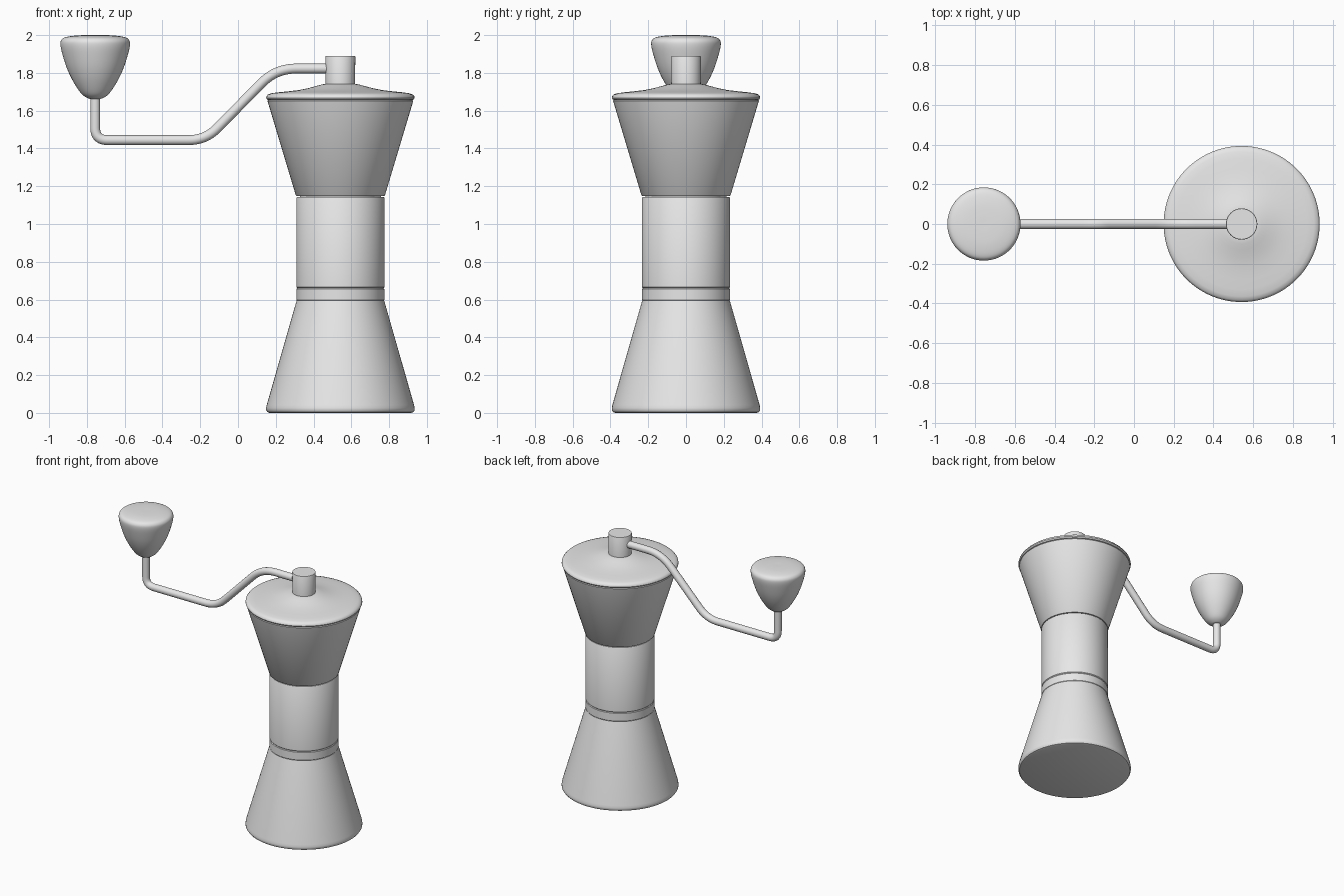
import bpy, bmesh, math
from mathutils import Vector

if "Cube" in bpy.data.objects:
    bpy.data.objects.remove(bpy.data.objects["Cube"])

BODY_X, KNOB_X = 0.542, -0.756

metal = bpy.data.materials.new("grey_metal")
metal.diffuse_color = (0.8, 0.8, 0.8, 1)
metal.use_nodes = True
metal.node_tree.nodes["Principled BSDF"].inputs["Base Color"].default_value = metal.diffuse_color


def finish(obj, angle=35):
    obj.data.materials.clear()
    obj.data.materials.append(metal)
    bpy.ops.object.select_all(action='DESELECT')
    obj.select_set(True)
    bpy.context.view_layer.objects.active = obj
    bpy.ops.object.shade_smooth_by_angle(angle=math.radians(angle))


def lathe(name, profile, x, segments=96, angle=35):
    """Closed solid of revolution from (radius, z) points, bottom to top."""
    bm = bmesh.new()
    rings = []
    for r, z in profile:
        rings.append([bm.verts.new((r * math.cos(2 * math.pi * i / segments),
                                    r * math.sin(2 * math.pi * i / segments), z))
                      for i in range(segments)])
    for a, b in zip(rings, rings[1:]):
        for i in range(segments):
            j = (i + 1) % segments
            bm.faces.new((a[i], a[j], b[j], b[i]))
    bm.faces.new(rings[0][::-1])
    bm.faces.new(rings[-1])
    mesh = bpy.data.meshes.new(name)
    bm.to_mesh(mesh)
    bm.free()
    obj = bpy.data.objects.new(name, mesh)
    obj.location.x = x
    bpy.context.collection.objects.link(obj)
    finish(obj, angle)
    return obj


def smooth_profile(pts, steps=5):
    """Catmull-Rom interpolation through the profile points."""
    p = [Vector(q) for q in pts]
    p = [2 * p[0] - p[1]] + p + [2 * p[-1] - p[-2]]
    out = []
    for a, b, c, d in zip(p, p[1:], p[2:], p[3:]):
        for k in range(steps):
            t = k / steps
            out.append(0.5 * (2 * b + (c - a) * t + (2 * a - 5 * b + 4 * c - d) * t ** 2
                              + (3 * b - a - 3 * c + d) * t ** 3))
    return [tuple(q) for q in out] + [tuple(pts[-1])]


# flared base with a rounded foot
lathe("base_cone", [(0.375, 0), (0.386, 0.004), (0.393, 0.014), (0.393, 0.026),
                    (0.390, 0.042), (0.232, 0.594)], BODY_X)
# collar above the base
lathe("collar_ring", [(0.228, 0.592), (0.233, 0.598), (0.233, 0.655), (0.229, 0.660)], BODY_X)
# straight grip
lathe("middle_grip", [(0.227, 0.659), (0.233, 0.666), (0.233, 1.138), (0.230, 1.143)], BODY_X)
# thin neck filling the seam under the hopper
lathe("neck_seam", [(0.215, 1.13), (0.215, 1.16)], BODY_X)
# flared hopper
lathe("hopper", [(0.232, 1.148), (0.236, 1.152), (0.386, 1.652), (0.382, 1.656)], BODY_X)
# lid with a rolled rim and a gently concave top
lathe("lid", [(0.378, 1.655), (0.388, 1.659), (0.393, 1.668), (0.391, 1.677), (0.383, 1.686),
              (0.365, 1.692), (0.33, 1.697), (0.28, 1.702), (0.22, 1.709), (0.17, 1.719),
              (0.13, 1.730), (0.10, 1.738), (0.08, 1.742)], BODY_X)
# hub on top of the lid
lathe("crank_hub", [(0.078, 1.72), (0.079, 1.886), (0.077, 1.89)], BODY_X, 64)

# crank arm: corners with fillet lengths
path = [((0.52, 1.823), 0), ((0.20, 1.823), 0.11), ((-0.172, 1.444), 0.09),
        ((KNOB_X, 1.444), 0.065), ((KNOB_X, 1.70), 0)]
points = []
for i, (c, t) in enumerate(path):
    c = Vector(c)
    if t == 0:
        points.append(c)
        continue
    a = c + (Vector(path[i - 1][0]) - c).normalized() * t
    b = c + (Vector(path[i + 1][0]) - c).normalized() * t
    for k in range(11):
        s = k / 10
        points.append(a * (1 - s) ** 2 + c * 2 * s * (1 - s) + b * s ** 2)
curve = bpy.data.curves.new("crank_arm", 'CURVE')
curve.dimensions = '3D'
curve.bevel_depth = 0.026
curve.bevel_resolution = 6
curve.use_fill_caps = True
spline = curve.splines.new('POLY')
spline.points.add(len(points) - 1)
for sp, q in zip(spline.points, points):
    sp.co = (q.x, 0, q.y, 1)
arm = bpy.data.objects.new("crank_arm", curve)
bpy.context.collection.objects.link(arm)
bpy.ops.object.select_all(action='DESELECT')
arm.select_set(True)
bpy.context.view_layer.objects.active = arm
bpy.ops.object.convert(target='MESH')
finish(bpy.context.view_layer.objects.active, 50)

# teardrop hand knob
lathe("hand_knob", smooth_profile([(0.02, 1.662), (0.042, 1.667), (0.076, 1.693), (0.118, 1.757),
                                   (0.150, 1.825), (0.174, 1.90), (0.184, 1.948), (0.180, 1.973),
                                   (0.160, 1.988), (0.11, 1.997), (0.05, 2.0), (0.004, 2.0)]),
      KNOB_X, 64, 50)
